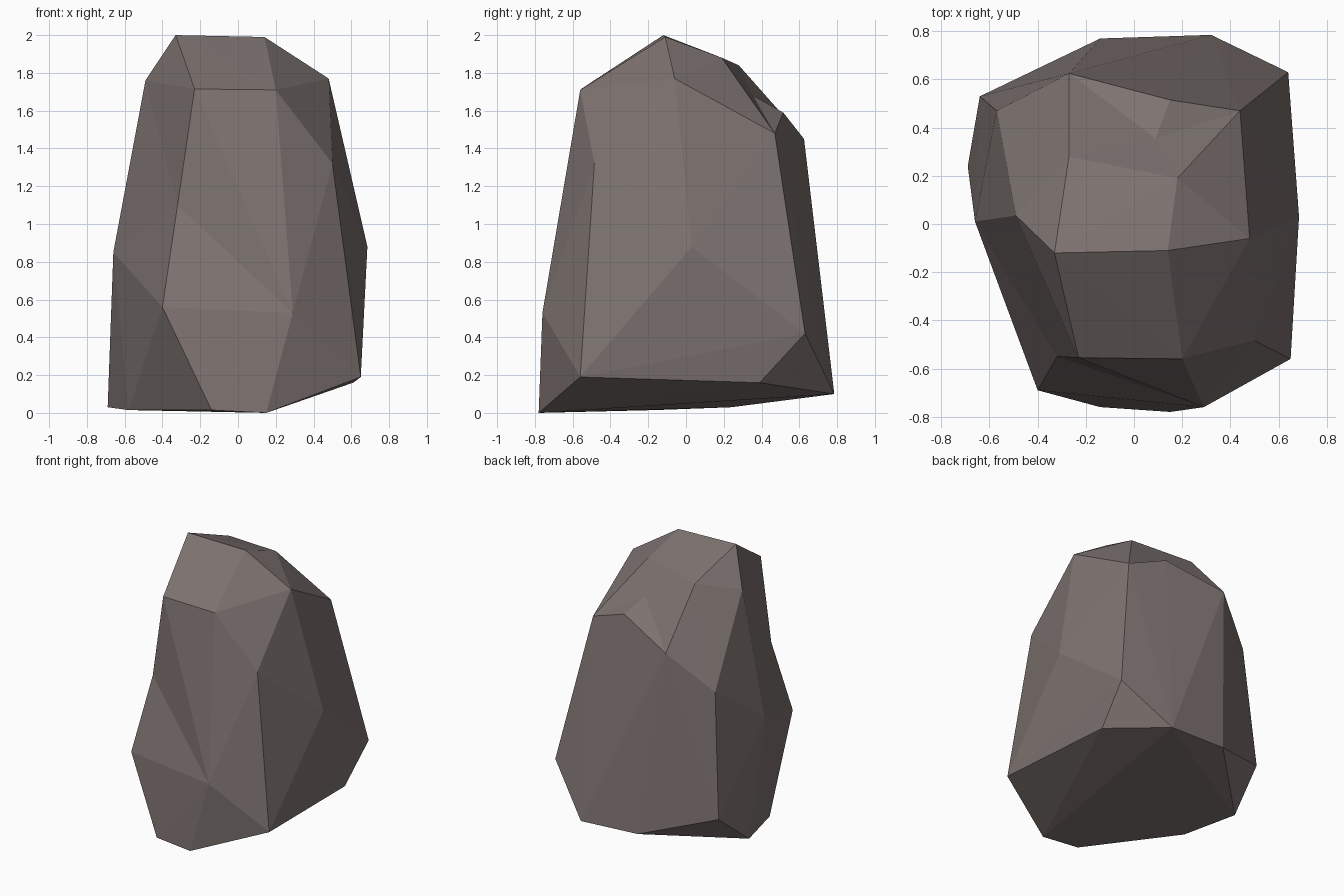
import bpy, bmesh
from mathutils import Vector

if "Cube" in bpy.data.objects:
    bpy.data.objects.remove(bpy.data.objects["Cube"])

# Corner points of the boulder, grouped by height
CROWN = [(-.33, -.12, 2.0), (.14, -.11, 1.99), (.48, -.06, 1.77), (-.49, .035, 1.76),
         (-.27, .28, 1.84), (.18, .19, 1.88)]
SHOULDER = [(-.23, -.555, 1.715), (.20, -.56, 1.71), (.50, -.485, 1.32), (.44, .47, 1.48),
            (.15, .515, 1.59), (-.27, .625, 1.45), (-.57, .47, 1.18)]
WAIST = [(.29, -.76, .53), (-.40, -.69, .56), (-.66, .01, .85), (.685, .03, .88),
         (.64, .63, .42)]
BASE = [(.15, -.78, 0), (-.14, -.76, .015), (-.58, -.16, .015), (-.69, .24, .03),
        (-.64, .53, .27), (-.14, .77, .12), (.32, .785, .10), (.61, .39, .16),
        (.65, -.56, .19)]
# Chipped corners that sit slightly inside the convex shape
CHIPS = [(-.32, -.55, 1.10), (.09, .355, 1.68)]

mat = bpy.data.materials.new("warm grey stone")
mat.diffuse_color = (.205, .171, .162, 1)
mat.use_nodes = True
mat.node_tree.nodes["Principled BSDF"].inputs["Base Color"].default_value = mat.diffuse_color

# Wrap the corners in a hull with the chips pushed out, then pull the chips back in
bm = bmesh.new()
centre = Vector((0, 0, 1))
home = []
for p in CROWN + SHOULDER + WAIST + BASE:
    bm.verts.new(p)
for p in CHIPS:
    p = Vector(p)
    home.append((bm.verts.new(centre + (p - centre) * 1.14), p))
bmesh.ops.convex_hull(bm, input=bm.verts[:])
for v, p in home:
    v.co = p
bmesh.ops.delete(bm, geom=[v for v in bm.verts if not v.link_faces], context='VERTS')
bmesh.ops.recalc_face_normals(bm, faces=bm.faces[:])

mesh = bpy.data.meshes.new("boulder")
bm.to_mesh(mesh)
bm.free()
mesh.materials.append(mat)
bpy.context.collection.objects.link(bpy.data.objects.new("boulder", mesh))
